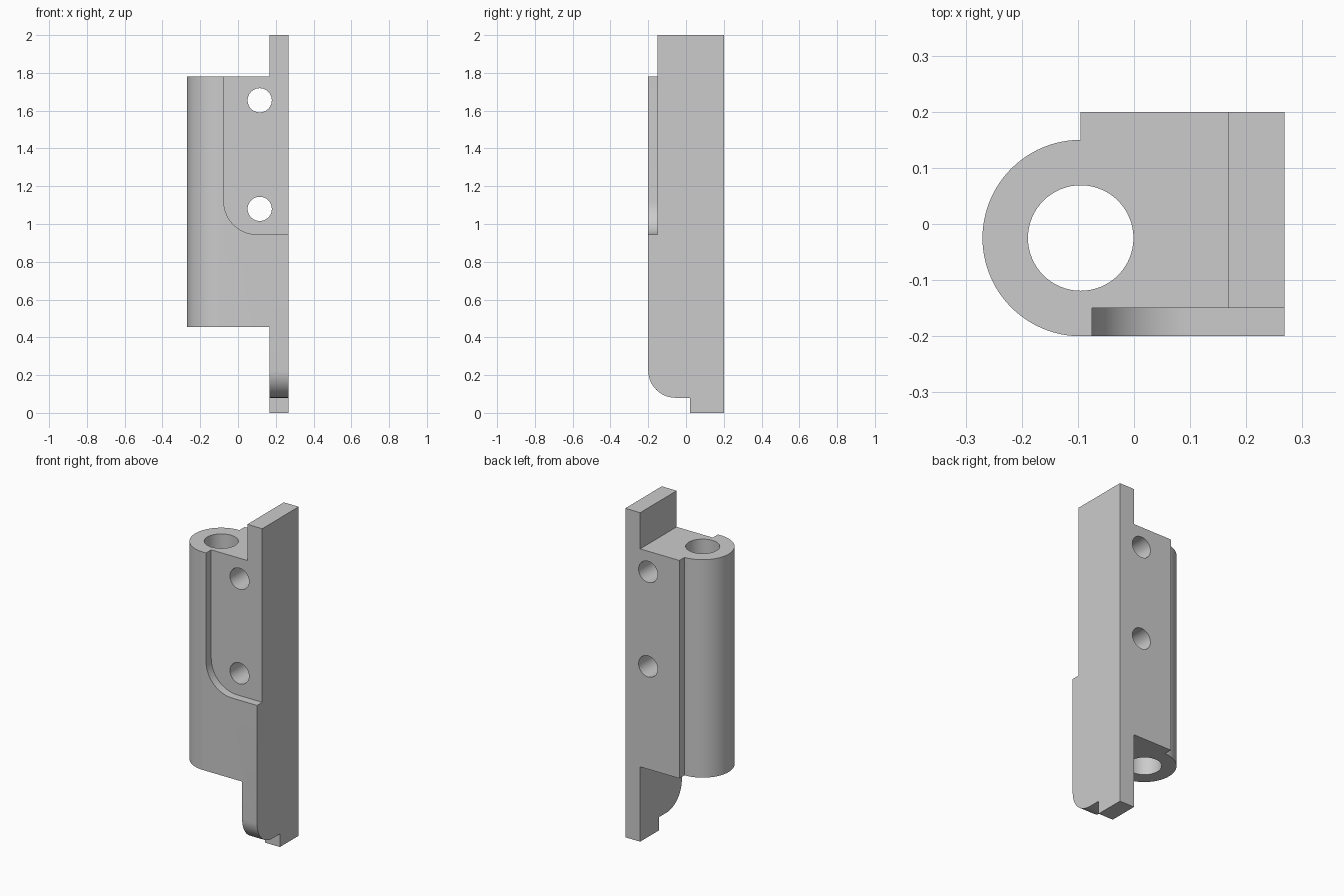
import bpy, bmesh
from math import cos, sin, radians
from mathutils import Vector

cube = bpy.data.objects.get("Cube")
if cube:
    bpy.data.objects.remove(cube, do_unlink=True)

grey = bpy.data.materials.new("plain_grey")
grey.use_nodes = True
grey.diffuse_color = (0.6, 0.6, 0.6, 1)
grey.node_tree.nodes["Principled BSDF"].inputs["Base Color"].default_value = (0.6, 0.6, 0.6, 1)


def arc(cx, cy, r, start, end, steps):
    """Points along an arc, angles in degrees."""
    angles = [radians(start + (end - start) * i / steps) for i in range(steps + 1)]
    return [(cx + r * cos(a), cy + r * sin(a)) for a in angles]


def prism(name, outline, axis, low, high):
    """Extrude a closed 2D outline along the x, y or z axis."""
    place = {"x": lambda p, d: Vector((d, p[0], p[1])),
             "y": lambda p, d: Vector((p[0], d, p[1])),
             "z": lambda p, d: Vector((p[0], p[1], d))}[axis]
    bm = bmesh.new()
    face = bm.faces.new([bm.verts.new(place(p, low)) for p in outline])
    moved = bmesh.ops.extrude_face_region(bm, geom=[face])["geom"]
    offset = place((0, 0), high - low)
    bmesh.ops.translate(bm, vec=offset, verts=[v for v in moved if isinstance(v, bmesh.types.BMVert)])
    bmesh.ops.recalc_face_normals(bm, faces=bm.faces)
    mesh = bpy.data.meshes.new(name)
    bm.to_mesh(mesh)
    bm.free()
    mesh.materials.append(grey)
    obj = bpy.data.objects.new(name, mesh)
    bpy.context.collection.objects.link(obj)
    return obj


def combine(target, tool, operation):
    """Apply a boolean and discard the tool."""
    tool.hide_render = True
    mod = target.modifiers.new(operation.lower(), "BOOLEAN")
    mod.operation, mod.solver, mod.object = operation, "EXACT", tool
    bpy.context.view_layer.objects.active = target
    bpy.ops.object.modifier_apply(modifier=mod.name)
    bpy.data.objects.remove(tool, do_unlink=True)


# Barrel that runs into a square block
barrel_x, barrel_y = -0.095, -0.025
bracket = prism("hinge_bracket",
                arc(barrel_x, barrel_y, 0.175, 90, 270, 48) + [(0.268, -0.2), (0.268, 0.2), (barrel_x, 0.2)],
                "z", 0.455, 1.78)

# Tall side plate with a rounded, stepped foot
plate = prism("side_plate",
              [(0.2, 0), (0.2, 2), (-0.2, 2)] + arc(-0.055, 0.225, 0.145, 180, 270, 16)
              + [(0.02, 0.08), (0.02, 0)],
              "x", 0.168, 0.268)
combine(bracket, plate, "UNION")

# Shallow recess in the front, with one rounded corner
recess = prism("recess_cutter",
               arc(0.1, 1.12, 0.175, 180, 270, 16) + [(0.4, 0.945), (0.4, 2.2), (-0.075, 2.2)],
               "y", -0.4, -0.15)
combine(bracket, recess, "DIFFERENCE")

# Pin bore and two screw holes
combine(bracket, prism("bore_cutter", arc(barrel_x, barrel_y, 0.094, 0, 360, 64)[:-1], "z", 0.2, 2.1),
        "DIFFERENCE")
for z in (1.08, 1.655):
    combine(bracket, prism("screw_cutter", arc(0.115, z, 0.064, 0, 360, 48)[:-1], "y", -0.4, 0.4),
            "DIFFERENCE")

# Merge flat areas, then smooth the curved walls
bm = bmesh.new()
bm.from_mesh(bracket.data)
bmesh.ops.remove_doubles(bm, verts=bm.verts, dist=0.0001)
bmesh.ops.dissolve_limit(bm, angle_limit=radians(0.5), verts=bm.verts, edges=bm.edges)
bm.to_mesh(bracket.data)
bm.free()
bpy.ops.object.select_all(action="DESELECT")
bracket.select_set(True)
bpy.context.view_layer.objects.active = bracket
bpy.ops.object.shade_smooth_by_angle(angle=radians(30))
